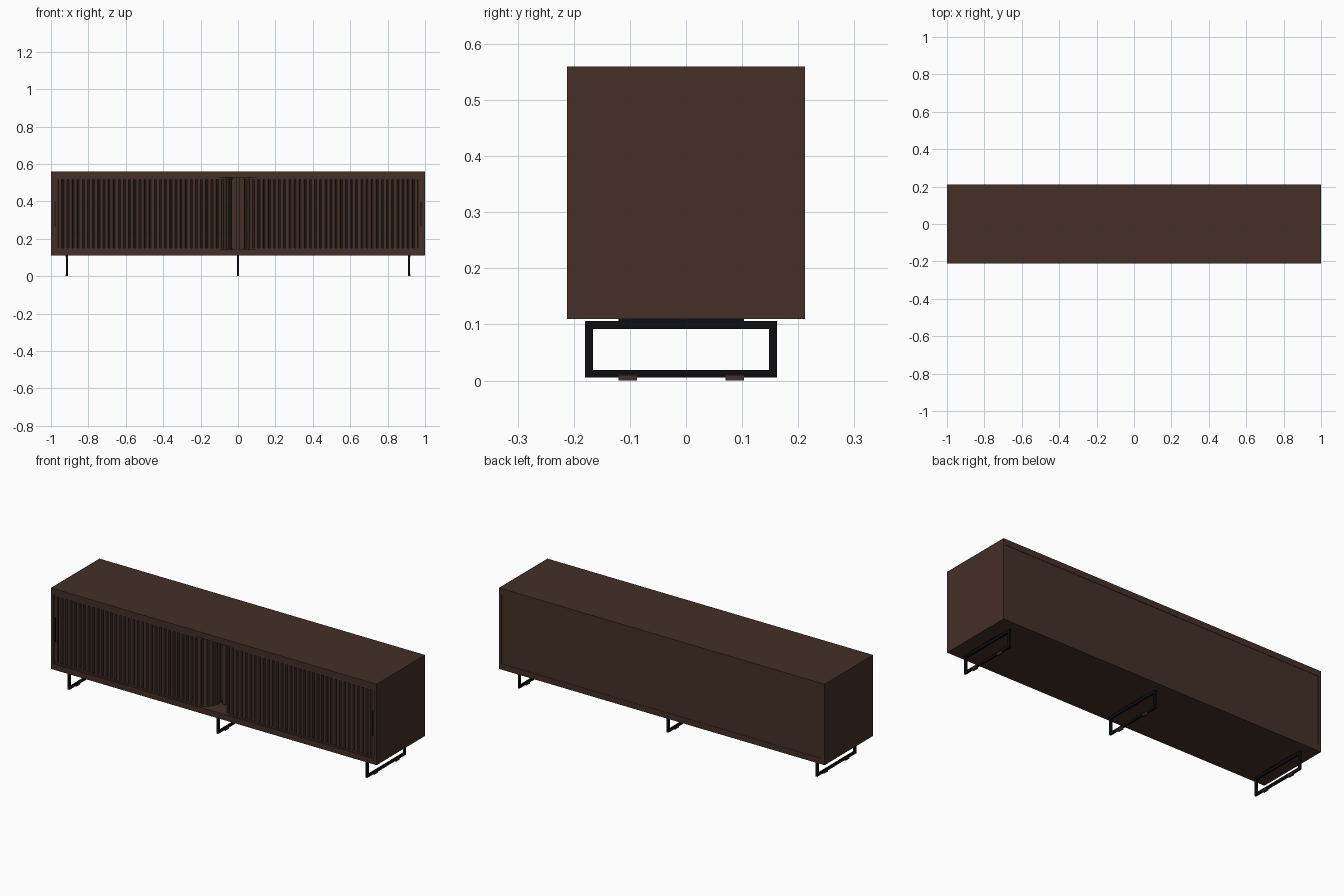
import bpy, bmesh, math
from mathutils import Matrix, Vector

if "Cube" in bpy.data.objects:
    bpy.data.objects.remove(bpy.data.objects["Cube"])


def material(name, rgb):
    m = bpy.data.materials.new(name)
    m.diffuse_color = (*rgb, 1)
    m.use_nodes = True
    m.node_tree.nodes["Principled BSDF"].inputs["Base Color"].default_value = m.diffuse_color
    return m


WOOD = material("dark walnut", (0.056, 0.029, 0.020))
BLACK = material("black metal", (0.004, 0.004, 0.005))


def finish(name, bm, mat):
    bmesh.ops.recalc_face_normals(bm, faces=bm.faces)
    me = bpy.data.meshes.new(name)
    bm.to_mesh(me)
    bm.free()
    me.materials.append(mat)
    ob = bpy.data.objects.new(name, me)
    bpy.context.collection.objects.link(ob)
    return ob


def add_box(bm, x0, x1, y0, y1, z0, z1):
    m = Matrix.Translation(((x0 + x1) / 2, (y0 + y1) / 2, (z0 + z1) / 2))
    bmesh.ops.create_cube(bm, size=1, matrix=m @ Matrix.Diagonal((x1 - x0, y1 - y0, z1 - z0, 1)))


def box(name, mat, *dims):
    bm = bmesh.new()
    add_box(bm, *dims)
    return finish(name, bm, mat)


def add_prism(bm, pts, z0, z1):
    lo = [bm.verts.new((x, y, z0)) for x, y in pts]
    hi = [bm.verts.new((x, y, z1)) for x, y in pts]
    bm.faces.new(lo)
    bm.faces.new(hi)
    n = len(pts)
    for i in range(n):
        j = (i + 1) % n
        bm.faces.new((lo[i], lo[j], hi[j], hi[i]))


D = 0.2125
# Case panels
box("top_panel", WOOD, -1, 1, -D, D, 0.527, 0.56)
box("bottom_panel", WOOD, -1, 1, -D, D, 0.11, 0.142)
for side, s in (("left", -1), ("right", 1)):
    box(side + "_side_panel", WOOD, *sorted((s * 0.984, s)), -D, D, 0.142, 0.527)
box("back_panel", WOOD, -0.984, 0.984, D - 0.018, D - 0.002, 0.142, 0.527)
box("centre_divider", WOOD, -0.01, 0.01, -0.12, D - 0.018, 0.142, 0.527)

# Sliding slatted doors: straight run, then a quarter turn into the case
Y0, R, XE, XS = -0.197, 0.08, 0.04, 0.966
STRAIGHT = XS - XE - R
ARC = R * math.pi / 2
END = STRAIGHT + ARC + 0.16


def door_point(t, out):
    """Point at distance t along the door, moved outward by out."""
    if t <= STRAIGHT:
        return (-XS + t, Y0 - out)
    if t <= STRAIGHT + ARC:
        a = (t - STRAIGHT) / R
        return (-XE - R + (R + out) * math.sin(a), Y0 + R - (R + out) * math.cos(a))
    return (-XE + out, Y0 + R + t - STRAIGHT - ARC)


PITCH = 0.0275
for side, s in (("left", 1), ("right", -1)):
    bm = bmesh.new()
    t = 0.0
    while t + PITCH < END:
        prof = [(0, -0.005), (0, 0), (0.003, 0), (0.007, 0.008), (PITCH - 0.004, 0.008),
                (PITCH, 0), (PITCH, -0.005)]
        add_prism(bm, [(s * p[0], p[1]) for p in (door_point(t + u, o) for u, o in prof)], 0.15, 0.517)
        t += PITCH
    finish(side + "_slatted_door", bm, WOOD)
    # Flat end stile with a slim pull
    box(side + "_door_stile", WOOD, *sorted((-s * 0.984, -s * XS)), Y0 - 0.008, Y0 + 0.005, 0.15, 0.517)
    box(side + "_pull", BLACK, *sorted((-s * 0.982, -s * 0.975)), Y0 - 0.014, Y0 - 0.006, 0.265, 0.40)
    # Door tracks above and below, following the curve
    for part, z0, z1 in (("lower", 0.142, 0.15), ("upper", 0.517, 0.527)):
        ts = [0, STRAIGHT] + [STRAIGHT + ARC * i / 10 for i in range(1, 11)] + [END]
        pts = [door_point(t, 0.010) for t in ts] + [door_point(t, -0.012) for t in reversed(ts)]
        pts = [(-0.984, pts[-1][1]), (-0.984, pts[0][1])] + pts
        bm = bmesh.new()
        add_prism(bm, [(s * x, y) for x, y in pts], z0, z1)
        finish(f"{side}_{part}_track", bm, WOOD)

# Three metal sled legs with mounting plates and floor pads
for name, x in (("left", -0.915), ("centre", 0), ("right", 0.915)):
    bm = bmesh.new()
    w = 0.005
    add_box(bm, x - w, x + w, -0.18, 0.162, 0.092, 0.106)
    add_box(bm, x - w, x + w, -0.18, 0.162, 0.005, 0.019)
    for y in (-0.18, 0.148):
        add_box(bm, x - w, x + w, y, y + 0.014, 0.019, 0.092)
    add_box(bm, x - 0.006, x + 0.006, -0.12, 0.103, 0.106, 0.11)
    finish(name + "_leg", bm, BLACK)
    bm = bmesh.new()
    for y in (-0.12, 0.07):
        add_box(bm, x - 0.006, x + 0.006, y, y + 0.033, 0, 0.009)
    finish(name + "_floor_pads", bm, WOOD)
